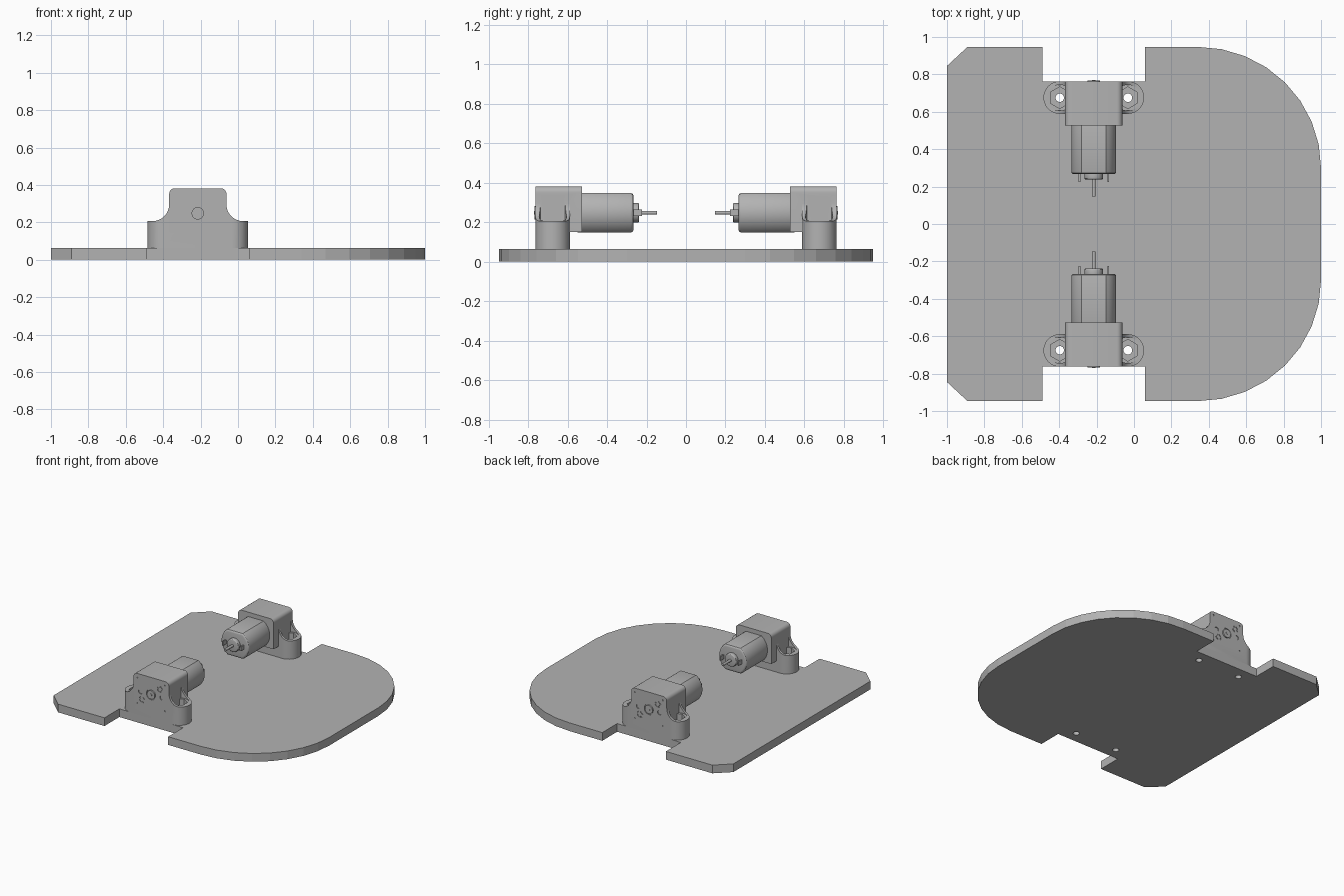
import bpy, bmesh
from math import sin, cos, pi, radians, acos
from mathutils import Vector

cube = bpy.data.objects.get("Cube")
if cube:
    bpy.data.objects.remove(cube, do_unlink=True)

grey = bpy.data.materials.new("matte_grey")
grey.use_nodes = True
colour = (0.45, 0.45, 0.45, 1)
grey.diffuse_color = colour
grey.node_tree.nodes["Principled BSDF"].inputs["Base Color"].default_value = colour

MOTOR_X = -0.215      # centre line of both motors
SHAFT_Z = 0.248
PLATE = 0.064         # plate thickness
FRONT = -0.763        # outer face of the front gearbox
BOLT = (0.182, -0.675)


def arc(cx, cy, r, start, end, n, ry=None):
    """Points along an arc, angles in degrees."""
    steps = [radians(start + (end - start) * i / n) for i in range(n + 1)]
    return [(cx + r * cos(a), cy + (ry or r) * sin(a)) for a in steps]


def circle(cx, cy, r, n=32):
    return arc(cx, cy, r, 0, 360, n)[:-1]


def mirrored(half):
    """Close a right-hand half outline across x = 0."""
    return half + [(-x, y) for x, y in reversed(half)]


def rect(x0, x1, y0, y1):
    return [(x0, y0), (x1, y0), (x1, y1), (x0, y1)]


def prism(name, outline, lo, hi, axis="z"):
    """Extrude an outline along z (outline in xy) or y (outline in xz)."""
    bm = bmesh.new()
    place = (lambda p, h: (p[0], p[1], h)) if axis == "z" else (lambda p, h: (p[0], h, p[1]))
    face = bm.faces.new([bm.verts.new(place(p, lo)) for p in outline])
    new = bmesh.ops.extrude_face_region(bm, geom=[face])["geom"]
    shift = Vector(place((0, 0), hi - lo))
    bmesh.ops.translate(bm, vec=shift, verts=[v for v in new if isinstance(v, bmesh.types.BMVert)])
    bmesh.ops.recalc_face_normals(bm, faces=bm.faces[:])
    mesh = bpy.data.meshes.new(name)
    bm.to_mesh(mesh)
    bm.free()
    mesh.materials.append(grey)
    obj = bpy.data.objects.new(name, mesh)
    bpy.context.collection.objects.link(obj)
    return obj


def select(obj):
    bpy.ops.object.select_all(action="DESELECT")
    obj.select_set(True)
    bpy.context.view_layer.objects.active = obj


def combine(obj, tool, operation="DIFFERENCE"):
    mod = obj.modifiers.new("cut", "BOOLEAN")
    mod.object, mod.operation, mod.solver = tool, operation, "EXACT"
    select(obj)
    bpy.ops.object.modifier_apply(modifier=mod.name)
    bpy.data.objects.remove(tool, do_unlink=True)


def bevel(obj, width):
    mod = obj.modifiers.new("bevel", "BEVEL")
    mod.width, mod.segments, mod.angle_limit = width, 3, radians(60)
    select(obj)
    bpy.ops.object.modifier_apply(modifier=mod.name)


def smooth(obj):
    select(obj)
    bpy.ops.object.shade_smooth_by_angle(angle=radians(30))


# Base plate: clipped corners at one end, rounded at the other, motor notches
upper = arc(0.34, 0.30, 0.66, 0, 90, 8, ry=0.647)
upper += [(0.06, 0.947), (0.06, -FRONT), (-0.49, -FRONT), (-0.49, 0.947),
          (-0.89, 0.947), (-1, 0.845)]
base_plate = prism("base_plate", upper + [(x, -y) for x, y in reversed(upper)], 0, PLATE)
for side in (-1, 1):
    for end in (-1, 1):
        hole = circle(MOTOR_X + side * BOLT[0], end * BOLT[1], 0.023, 24)
        combine(base_plate, prism("bolt_cutter", hole, -0.1, 0.2))

# Bracket: flared front outline trimmed to a rounded plan
flare = [(0.3, PLATE), (0.3, 0.206)] + arc(0.243, 0.296, 0.09, 270, 180, 8) + [(0.153, 0.34)]
bracket = prism("gearbox_bracket", mirrored(flare), FRONT, -0.589, "y")
plan = arc(BOLT[0], (FRONT - 0.589) / 2, 0.087, -90, 90, 20)
combine(bracket, prism("plan_cutter", mirrored(plan), 0, 1), "INTERSECT")

# Screw pockets: round clearance, hexagon nut seat and through hole
for side in (-1, 1):
    x, y = side * BOLT[0], BOLT[1]
    combine(bracket, prism("clearance_cutter", circle(x, y, 0.069), 0.206, 0.5))
    hexagon = arc(x, y, 0.058, 30, 330, 5)
    combine(bracket, prism("nut_cutter", hexagon, 0.14, 0.5))
    combine(bracket, prism("hole_cutter", circle(x, y, 0.023, 24), 0, 0.5))

# Gearbox housing merged into the bracket
housing_half = [(0.153, 0.15)] + arc(0.123, 0.352, 0.03, 0, 90, 6)
combine(bracket, prism("housing_tool", mirrored(housing_half), FRONT, -0.527, "y"), "UNION")

# Shallow recesses in the outer face
recesses = [(s * 0.092, SHAFT_Z, 0.018) for s in (-1, 1)]
recesses += [(0, SHAFT_Z, 0.041)]
recesses += [(s * 0.12, z, 0.005) for s in (-1, 1) for z in (0.15, 0.352)]
for x, z, r in recesses:
    combine(bracket, prism("recess_cutter", circle(x, z, r, 24), FRONT - 0.05, FRONT + 0.006, "y"))
for x, z in ((-0.077, 0.19), (0.077, 0.31)):
    for turn in range(0, 360, 90):
        slot = arc(x, z, 0.025, turn + 12, turn + 78, 6) + arc(x, z, 0.015, turn + 78, turn + 12, 6)
        combine(bracket, prism("slot_cutter", slot, FRONT - 0.05, FRONT + 0.005, "y"))
smooth(bracket)
parts = [bracket]

# Output shaft boss on the outer face
for name, r, y in (("output_boss", 0.033, FRONT - 0.005), ("output_pin", 0.01, FRONT - 0.008)):
    boss = prism(name, circle(0, SHAFT_Z, r), y, FRONT + 0.02, "y")
    smooth(boss)
    parts.append(boss)

# Motor can: a cylinder flattened above and below
flat = 90 - math_angle if (math_angle := acos(0.1 / 0.12) * 180 / pi) else 0
can_half = arc(0, SHAFT_Z, 0.12, -flat, flat, 16)
can = prism("motor_can", mirrored(can_half), -0.56, -0.266, "y")
bevel(can, 0.015)
smooth(can)
parts.append(can)

# Rear bearing and shaft
for name, r, y0, y1 in (("rear_bearing", 0.05, -0.28, -0.238), ("motor_shaft", 0.01, -0.25, -0.147)):
    turned = prism(name, circle(0, SHAFT_Z, r), y0, y1, "y")
    if r > 0.02:
        bevel(turned, 0.008)
    smooth(turned)
    parts.append(turned)

# Solder terminals either side of the bearing
for side, name in ((-1, "right"), (1, "left")):
    x = side * 0.077
    tab = prism(name + "_terminal", rect(x - 0.005, x + 0.005, SHAFT_Z - 0.016, SHAFT_Z + 0.016),
                -0.28, -0.224, "y")
    parts.append(tab)

# Place the front motor and turn a copy round for the back
for part in parts:
    twin = part.copy()
    twin.name = "back_" + part.name
    part.name = "front_" + part.name
    bpy.context.collection.objects.link(twin)
    part.location.x = twin.location.x = MOTOR_X
    twin.rotation_euler.z = pi
